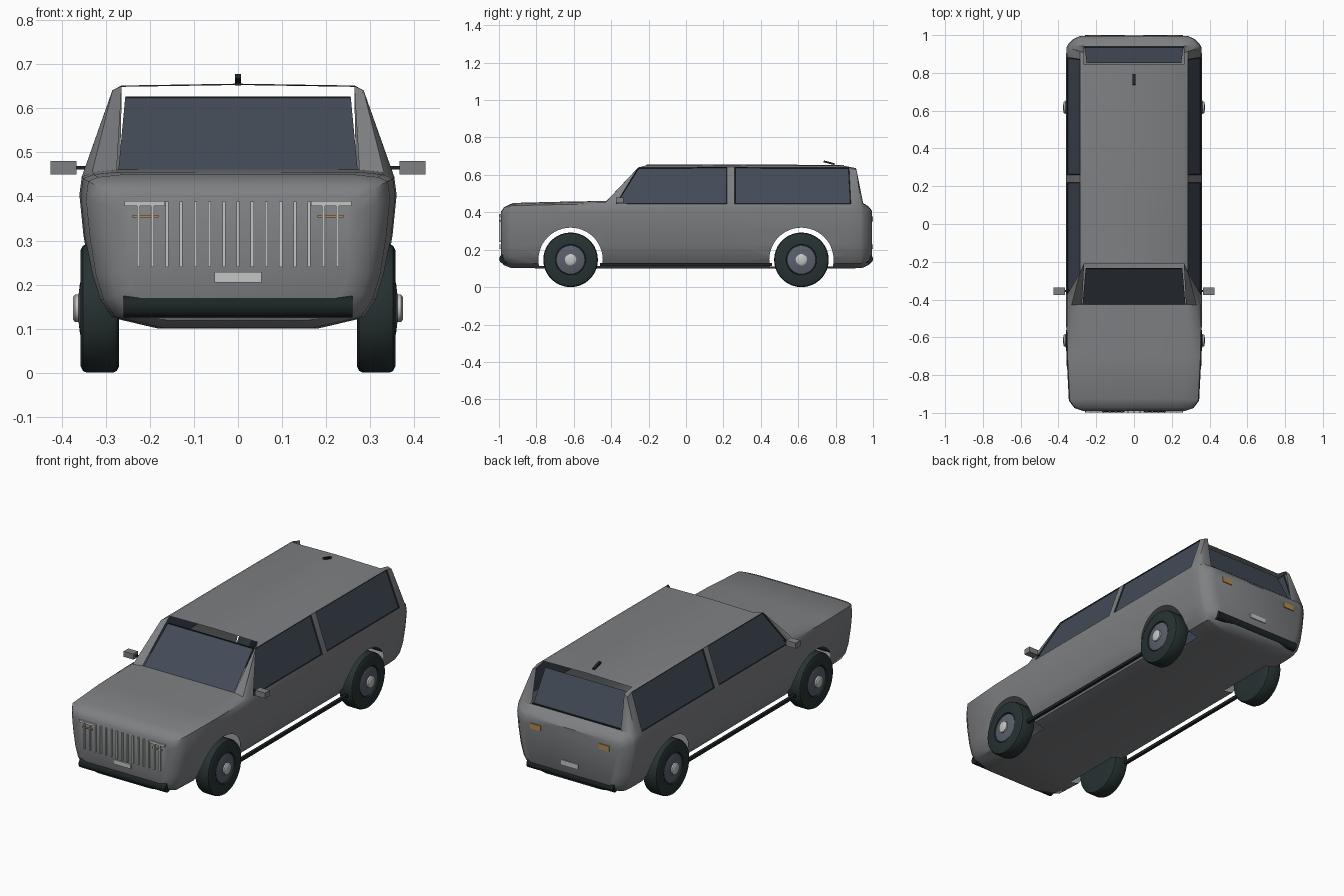
import bpy, bmesh, math
from mathutils import Matrix

if "Cube" in bpy.data.objects:
    bpy.data.objects.remove(bpy.data.objects["Cube"])


def material(name, rgb):
    m = bpy.data.materials.new(name)
    m.diffuse_color = (*rgb, 1)
    m.use_nodes = True
    m.node_tree.nodes["Principled BSDF"].inputs["Base Color"].default_value = m.diffuse_color
    return m


PAINT = material("grey paint", (0.21, 0.215, 0.225))
GLASS = material("dark glass", (0.055, 0.07, 0.095))
TRIM = material("black trim", (0.012, 0.018, 0.018))
RUBBER = material("tyre rubber", (0.02, 0.032, 0.032))
RIM = material("rim steel", (0.10, 0.115, 0.15))
CHROME = material("light metal", (0.55, 0.56, 0.56))
AMBER = material("amber lamp", (0.45, 0.25, 0.08))

WHEEL_Y, WHEEL_Z, WHEEL_R, ARCH_R = 0.617, 0.146, 0.146, 0.172


def finish(name, bm, mats, smooth=True):
    bmesh.ops.recalc_face_normals(bm, faces=bm.faces)
    me = bpy.data.meshes.new(name)
    bm.to_mesh(me)
    bm.free()
    ob = bpy.data.objects.new(name, me)
    bpy.context.collection.objects.link(ob)
    for m in mats:
        me.materials.append(m)
    if smooth:
        shade(ob)
    return ob


def shade(ob):
    bpy.ops.object.select_all(action='DESELECT')
    ob.select_set(True)
    bpy.context.view_layer.objects.active = ob
    bpy.ops.object.shade_smooth_by_angle(angle=math.radians(38))


def box(name, x, y, z, mat, mirror=False):
    """Box from (low, high) bounds on each axis, optionally on both sides."""
    bm = bmesh.new()
    for s in ((1, -1) if mirror else (1,)):
        c = [sum(a) / 2 for a in (x, y, z)]
        d = [a[1] - a[0] for a in (x, y, z)]
        c[0] *= s
        bmesh.ops.create_cube(bm, size=1, matrix=Matrix.Translation(c) @ Matrix.Diagonal((*d, 1)))
    return finish(name, bm, [mat], False)


def rod(name, x0, x1, y, z, r, mat, segs=20, keep=True):
    """Cylinder lying along x."""
    bm = bmesh.new()
    mx = Matrix.Translation(((x0 + x1) / 2, y, z)) @ Matrix.Rotation(math.pi / 2, 4, 'Y')
    bmesh.ops.create_cone(bm, cap_ends=True, segments=segs, radius1=r, radius2=r,
                          depth=abs(x1 - x0), matrix=mx)
    return finish(name, bm, [mat] if mat else [], keep)


def panel(name, pts, mat):
    bm = bmesh.new()
    bm.faces.new([bm.verts.new(p) for p in pts])
    return finish(name, bm, [mat], False)


# Body shell: stations of (belt y, rail y, roof y, half width, floor z, belt z, height above belt)
STATIONS = [
    (-0.990, -0.990, -0.990, 0.270, 0.145, 0.395, 0.008),
    (-0.975, -0.975, -0.972, 0.315, 0.118, 0.418, 0.010),
    (-0.935, -0.930, -0.925, 0.345, 0.102, 0.435, 0.015),
    (-0.700, -0.700, -0.700, 0.357, 0.100, 0.441, 0.015),
    (-0.430, -0.430, -0.425, 0.360, 0.100, 0.445, 0.016),   # cowl
    (-0.375, -0.255, -0.210, 0.360, 0.100, 0.445, 0.210),   # windscreen top
    (0.220, 0.220, 0.220, 0.360, 0.100, 0.445, 0.211),      # middle pillar
    (0.260, 0.260, 0.260, 0.360, 0.100, 0.445, 0.211),
    (0.882, 0.872, 0.845, 0.360, 0.100, 0.445, 0.208),      # roof end
    (0.935, 0.912, 0.908, 0.357, 0.102, 0.440, 0.200),      # rear pillar
    (0.950, 0.948, 0.942, 0.350, 0.105, 0.435, 0.018),      # tailgate top
    (0.980, 0.980, 0.977, 0.320, 0.120, 0.418, 0.012),
    (0.995, 0.995, 0.995, 0.285, 0.140, 0.400, 0.008),
]
LOWER = [(0, 0), (0.5, 0), (0.81, 0.075), (0.885, 0.19), (0.935, 0.36),
         (0.975, 0.62), (1.0, 0.88), (0.985, 1.0)]
BELT = len(LOWER) - 1
bm = bmesh.new()
rings = []
for yb, yr, yt, w, zf, zb, h in STATIONS:
    cabin = h > 0.1
    half = [(x * w, yb, zf + t * (zb - zf)) for x, t in LOWER]
    half += [(0.285 if cabin else 0.92 * w, yr, zb + h * (0.93 if cabin else 0.6)),
             (0.264 if cabin else 0.765 * w, yt, zb + h * 0.98), (0, yt, zb + h)]
    pts = half + [(-x, y, z) for x, y, z in half[-2:0:-1]]
    rings.append([bm.verts.new(p) for p in pts])
m = len(rings[0])
for i in range(len(rings) - 1):
    for k in range(m):
        f = bm.faces.new((rings[i][k], rings[i][(k + 1) % m],
                          rings[i + 1][(k + 1) % m], rings[i + 1][k]))
        row = min(k, m - 1 - k)
        if row == BELT and i in (5, 7):
            f.material_index = 1            # side glass
        if row == BELT + 2 and i in (4, 8, 9):
            f.material_index = 3            # windscreen and tailgate openings
bm.faces.new(rings[0])
bm.faces.new(rings[-1])
body = finish("body_shell", bm, [PAINT, GLASS, TRIM, PAINT], False)

# Wheel arches
for sy in (-1, 1):
    for sx in (-1, 1):
        cut = rod("arch_cutter", sx * 0.23, sx * 0.5, sy * WHEEL_Y, WHEEL_Z, ARCH_R, None, 48, False)
        cut.hide_render = True
        mod = body.modifiers.new("arch", 'BOOLEAN')
        mod.operation, mod.solver, mod.object = 'DIFFERENCE', 'EXACT', cut
        bpy.context.view_layer.objects.active = body
        bpy.ops.object.modifier_apply(modifier=mod.name)
        bpy.data.objects.remove(cut)

# Open the shell at the arches and screens, recess the side glass
bm = bmesh.new()
bm.from_mesh(body.data)


def in_arch(f):
    return all(math.hypot(abs(v.co.y) - WHEEL_Y, v.co.z - WHEEL_Z) < ARCH_R + 0.002 for v in f.verts)


bmesh.ops.delete(bm, geom=[f for f in bm.faces if f.material_index == 3 or in_arch(f)], context='FACES')
side = [f for f in bm.faces if f.material_index == 1]
edge = bmesh.ops.inset_individual(bm, faces=side, thickness=0.005, depth=-0.005)
for f in edge["faces"]:
    f.material_index = 2
bm.to_mesh(body.data)
bm.free()
shade(body)

# Windscreen, tailgate glass and their dark seals
panel("windscreen", [(-0.272, -0.425, 0.455), (0.272, -0.425, 0.455),
                     (0.256, -0.236, 0.625), (-0.256, -0.236, 0.625)], GLASS)
panel("tailgate_glass", [(0.262, 0.937, 0.45), (-0.262, 0.937, 0.45),
                         (-0.25, 0.852, 0.622), (0.25, 0.852, 0.622)], GLASS)
box("windscreen_seal", (-0.255, 0.255), (-0.238, -0.232), (0.621, 0.627), TRIM)
box("tailgate_seal", (-0.265, 0.265), (0.928, 0.942), (0.449, 0.457), TRIM)


# Wheels
def lathe(bm, profile, sx, y, index, segs=36):
    loops = []
    for x, r in profile:
        loops.append([bm.verts.new((sx * x, y + r * math.cos(a), WHEEL_Z + r * math.sin(a)))
                      for a in (2 * math.pi * j / segs for j in range(segs))])
    for a, b in zip(loops, loops[1:]):
        for j in range(segs):
            q = (j + 1) % segs
            bm.faces.new((a[j], a[q], b[q], b[j])).material_index = index
    for end in (loops[0], loops[-1]):
        bm.faces.new(end).material_index = index


TYRE = [(0.270, 0.085), (0.270, 0.132), (0.275, 0.142), (0.284, WHEEL_R), (0.343, WHEEL_R),
        (0.352, 0.142), (0.357, 0.132), (0.358, 0.082), (0.350, 0.080)]
DISC = [(0.348, 0.079), (0.354, 0.076), (0.359, 0.055), (0.362, 0.030)]
CAP = [(0.355, 0.031), (0.370, 0.031), (0.374, 0.026), (0.375, 0.008)]
for sy, end in ((-1, "front"), (1, "rear")):
    for sx, hand in ((-1, "left"), (1, "right")):
        bm = bmesh.new()
        for index, profile in enumerate((TYRE, DISC, CAP)):
            lathe(bm, profile, sx, sy * WHEEL_Y, index)
        finish(f"{end}_{hand}_wheel", bm, [RUBBER, RIM, CHROME])

# Front grille, lamps and plate
for i in range(15):
    x = -0.226 + i * 0.0323
    box("grille_bar", (x - 0.0035, x + 0.0035), (-1.0, -0.985), (0.24, 0.388), CHROME)
box("headlamp", (0.166, 0.258), (-0.998, -0.985), (0.378, 0.39), CHROME, True)
box("front_indicator", (0.18, 0.24), (-0.996, -0.985), (0.352, 0.358), AMBER, True)
box("front_plate", (-0.053, 0.053), (-0.997, -0.985), (0.205, 0.229), CHROME)

# Rear lamps and plate
box("tail_lamp", (0.175, 0.238), (0.99, 1.0), (0.35, 0.378), AMBER, True)
box("rear_plate", (-0.05, 0.05), (0.99, 1.0), (0.205, 0.229), CHROME)

# Bumpers and side sill rods
rod("front_bumper", -0.26, 0.26, -0.974, 0.15, 0.025, TRIM)
rod("rear_bumper", -0.26, 0.26, 0.977, 0.15, 0.023, TRIM)
box("sill_rod", (0.322, 0.338), (-0.46, 0.46), (0.113, 0.129), TRIM, True)

# Door mirrors
box("mirror", (0.366, 0.425), (-0.375, -0.335), (0.45, 0.48), PAINT, True)
box("mirror_stalk", (0.335, 0.37), (-0.36, -0.35), (0.461, 0.469), TRIM, True)

# Roof aerial fin, leaning backwards along the roof
fin = box("roof_aerial", (-0.007, 0.007), (-0.03, 0.03), (-0.005, 0.005), TRIM)
fin.matrix_world = Matrix.Translation((0, 0.765, 0.665)) @ Matrix.Rotation(math.radians(-15), 4, 'X')
